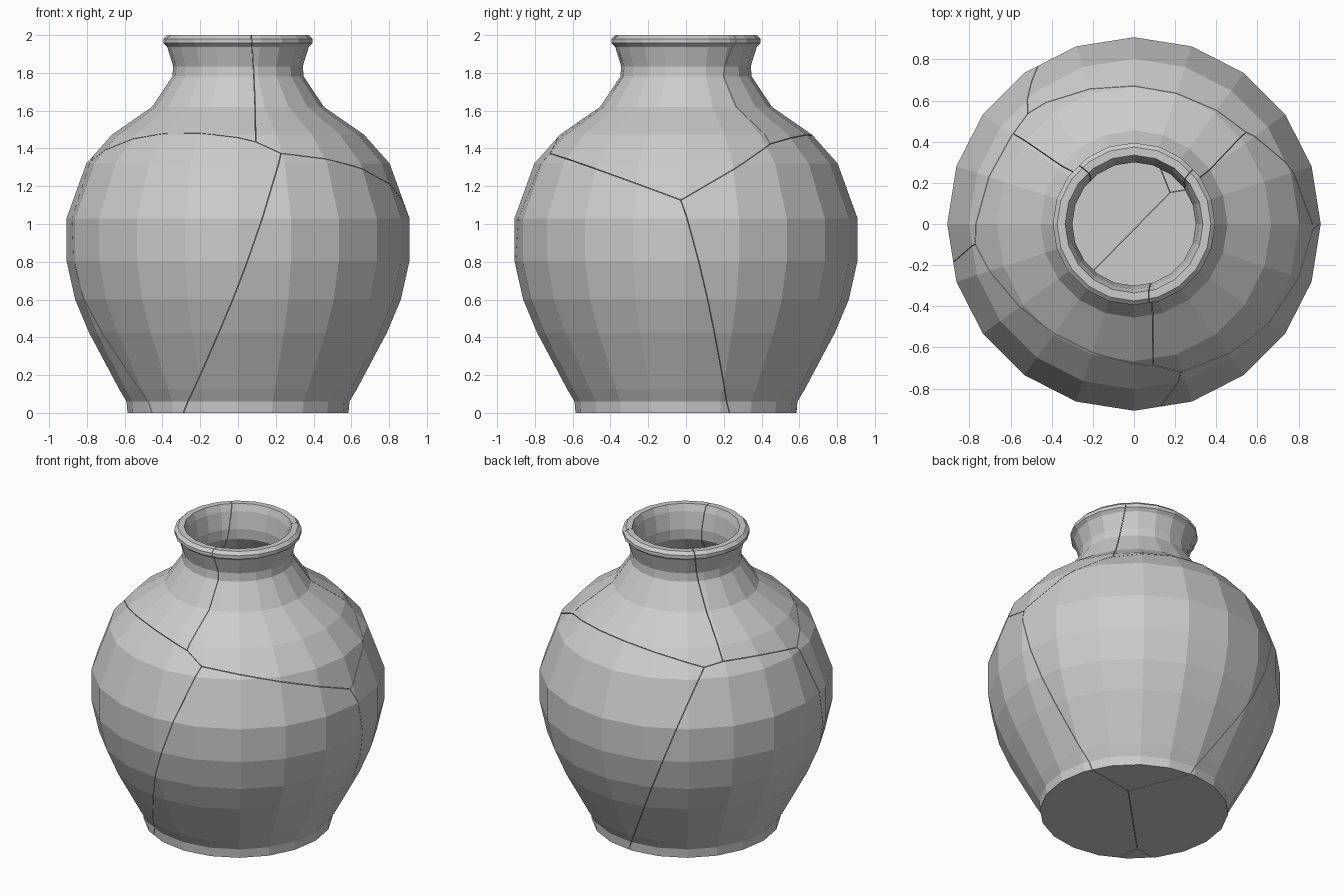
import bpy, bmesh
from math import cos, sin, pi
from mathutils import Vector

if "Cube" in bpy.data.objects:
    bpy.data.objects.remove(bpy.data.objects["Cube"])

SIDES = 20
GAP = 0.0015   # half width of the hairline cracks

# Outer wall, foot to rim: (radius, z)
OUTER = [(0.585, 0), (0.59, 0.06), (0.63, 0.127), (0.69, 0.24), (0.788, 0.424),
         (0.862, 0.6), (0.908, 0.805), (0.908, 1.03), (0.803, 1.32),
         (0.667, 1.473), (0.455, 1.62), (0.348, 1.78), (0.343, 1.835),
         (0.375, 1.938), (0.395, 1.957), (0.395, 1.98), (0.374, 2.0)]
# Inner wall, rim down to the floor of the hollow
INNER = [(0.335, 2.0), (0.318, 1.955), (0.30, 1.84), (0.305, 1.77), (0.425, 1.585),
         (0.635, 1.435), (0.762, 1.295), (0.863, 1.02), (0.863, 0.815),
         (0.818, 0.615), (0.746, 0.44), (0.648, 0.26), (0.585, 0.14), (0.545, 0.06)]

# One seed point per shard; cracks run midway between neighbouring seeds
SHARDS = {
    "shard_lower_front_right": (0.287, -0.523, 0.583),
    "shard_lower_back_right": (0.12, 0.47, 0.86),
    "shard_lower_back_left": (-0.48, 0.23, 0.615),
    "shard_lower_front_left": (-0.353, -0.61, 0.81),
    "shard_neck_left": (-0.08, -0.04, 1.82),
    "shard_neck_right": (0.26, -0.05, 1.84),
    "shard_neck_back": (0.045, 0.105, 1.79),
}


def lathe(profile):
    """Closed, flat-faced turned body with flat caps at both profile ends."""
    bm = bmesh.new()
    rings = [[bm.verts.new((r * cos(2 * pi * i / SIDES), r * sin(2 * pi * i / SIDES), z))
              for i in range(SIDES)] for r, z in profile]
    for a, b in zip(rings, rings[1:]):
        for i in range(SIDES):
            j = (i + 1) % SIDES
            bm.faces.new((a[i], a[j], b[j], b[i]))
    bm.faces.new(rings[0][::-1])
    bm.faces.new(rings[-1])
    bmesh.ops.recalc_face_normals(bm, faces=bm.faces[:])
    return bm


def cut_shard(body, seed, others):
    """Trim a copy of the body to the region nearest to the seed."""
    bm = body.copy()
    for other in others:
        n = (other - seed).normalized()
        bmesh.ops.bisect_plane(bm, geom=bm.verts[:] + bm.edges[:] + bm.faces[:], dist=1e-6,
                               plane_co=(seed + other) / 2 - n * GAP, plane_no=n,
                               clear_outer=True)
        bmesh.ops.remove_doubles(bm, verts=bm.verts[:], dist=1e-5)
        rim = [e for e in bm.edges if e.is_boundary]
        if rim:
            bmesh.ops.triangle_fill(bm, use_beauty=True, edges=rim, normal=n)
    bmesh.ops.recalc_face_normals(bm, faces=bm.faces[:])
    return bm


# Whole vase, then its shards left in place
vase = lathe(OUTER + INNER)
seeds = {name: Vector(p) for name, p in SHARDS.items()}
for name, seed in seeds.items():
    shard = cut_shard(vase, seed, [s for k, s in seeds.items() if k != name])
    mesh = bpy.data.meshes.new(name)
    shard.to_mesh(mesh)
    shard.free()
    bpy.context.collection.objects.link(bpy.data.objects.new(name, mesh))
vase.free()
